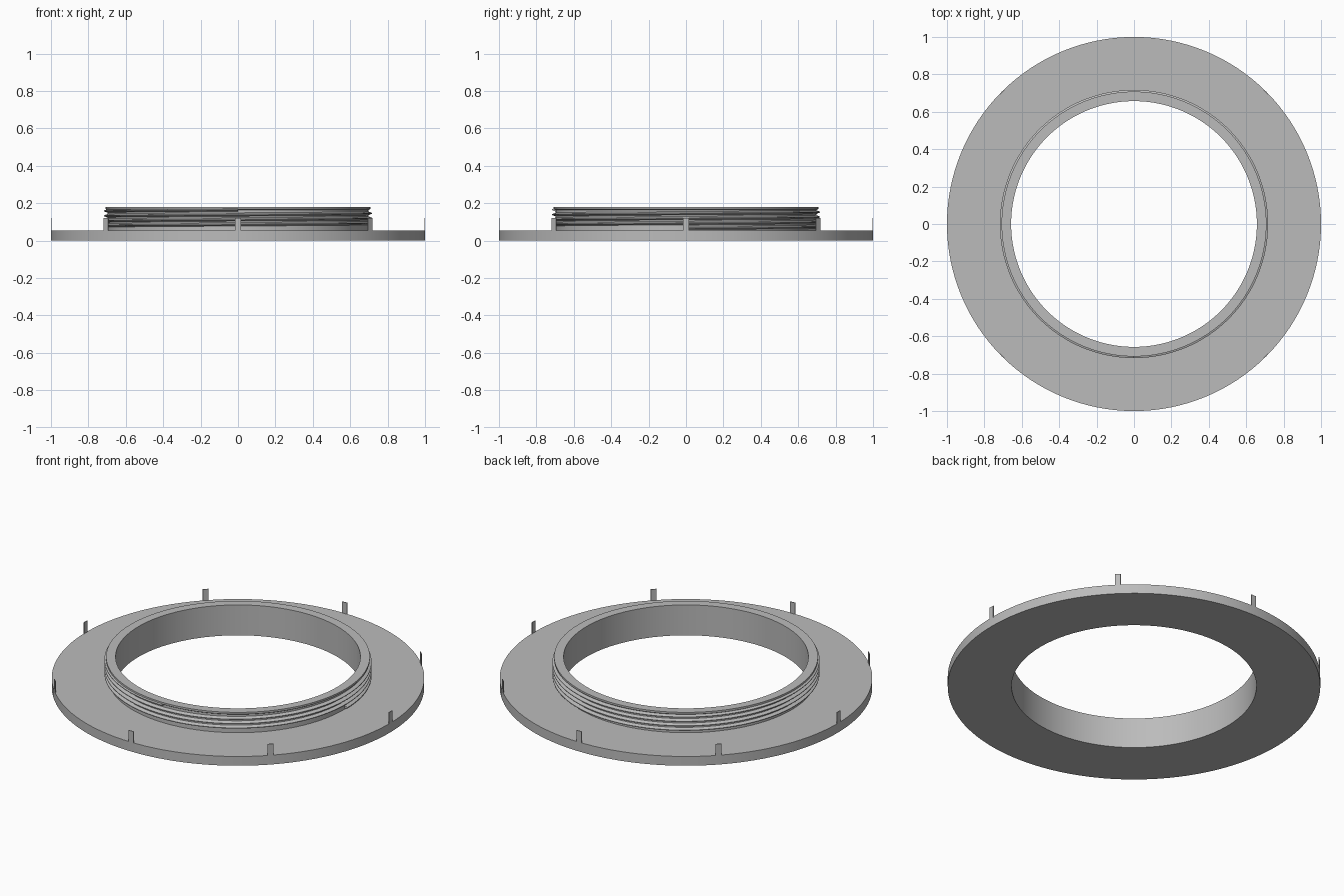
import bpy, bmesh, math
from math import cos, sin, pi, radians

if "Cube" in bpy.data.objects:
    bpy.data.objects.remove(bpy.data.objects["Cube"])

SEG = 128
grey = bpy.data.materials.new("grey_metal")
grey.diffuse_color = (0.5, 0.5, 0.5, 1)
grey.use_nodes = True
grey.node_tree.nodes["Principled BSDF"].inputs["Base Color"].default_value = grey.diffuse_color


def finish(name, bm, smooth=True):
    """Turn a bmesh into a named, shaded object."""
    bmesh.ops.recalc_face_normals(bm, faces=bm.faces)
    mesh = bpy.data.meshes.new(name)
    bm.to_mesh(mesh)
    bm.free()
    mesh.materials.append(grey)
    obj = bpy.data.objects.new(name, mesh)
    bpy.context.collection.objects.link(obj)
    if smooth:
        bpy.ops.object.select_all(action='DESELECT')
        obj.select_set(True)
        bpy.context.view_layer.objects.active = obj
        bpy.ops.object.shade_smooth_by_angle(angle=radians(25))
    return obj


def sweep(bm, sections, closed):
    """Skin closed cross-sections; close the loop or cap both ends."""
    rings = [[bm.verts.new(p) for p in s] for s in sections]
    n = len(rings[0])
    for a, b in zip(rings, rings[1:] + (rings[:1] if closed else [])):
        for k in range(n):
            bm.faces.new((a[k], a[(k + 1) % n], b[(k + 1) % n], b[k]))
    if not closed:
        bm.faces.new(rings[0])
        bm.faces.new(rings[-1][::-1])


# Flange with upright neck, one turned profile
profile = [(0.657, 0), (1, 0), (1, 0.055), (0.698, 0.055), (0.698, 0.163),
           (0.708, 0.169), (0.708, 0.18), (0.657, 0.18)]
bm = bmesh.new()
sweep(bm, [[(r * cos(2 * pi * i / SEG), r * sin(2 * pi * i / SEG), z)
            for r, z in profile] for i in range(SEG)], True)
finish("flange_and_neck", bm)

# Helical screw thread around the neck
PITCH, TURNS, Z0 = 0.026, 3.75, 0.068
bm = bmesh.new()
sections = []
for i in range(int(TURNS * SEG) + 1):
    a = 2 * pi * i / SEG
    z = Z0 + PITCH * i / SEG
    tooth = [(0.694, z - 0.011), (0.717, z - 0.002), (0.717, z + 0.002), (0.694, z + 0.011)]
    sections.append([(r * cos(a), r * sin(a), h) for r, h in tooth])
sweep(bm, sections, False)
finish("screw_thread", bm)

# Eight thin upright tabs on the rim
for k in range(8):
    a = k * pi / 4
    half = 0.016
    bm = bmesh.new()
    sections = []
    for z in (0.05, 0.122):
        sections.append([(r * cos(a + s * half), r * sin(a + s * half), z)
                         for r, s in ((0.996, -1), (1, -1), (1, 1), (0.996, 1))])
    sweep(bm, sections, False)
    finish(f"rim_tab_{k + 1}", bm, smooth=False)
